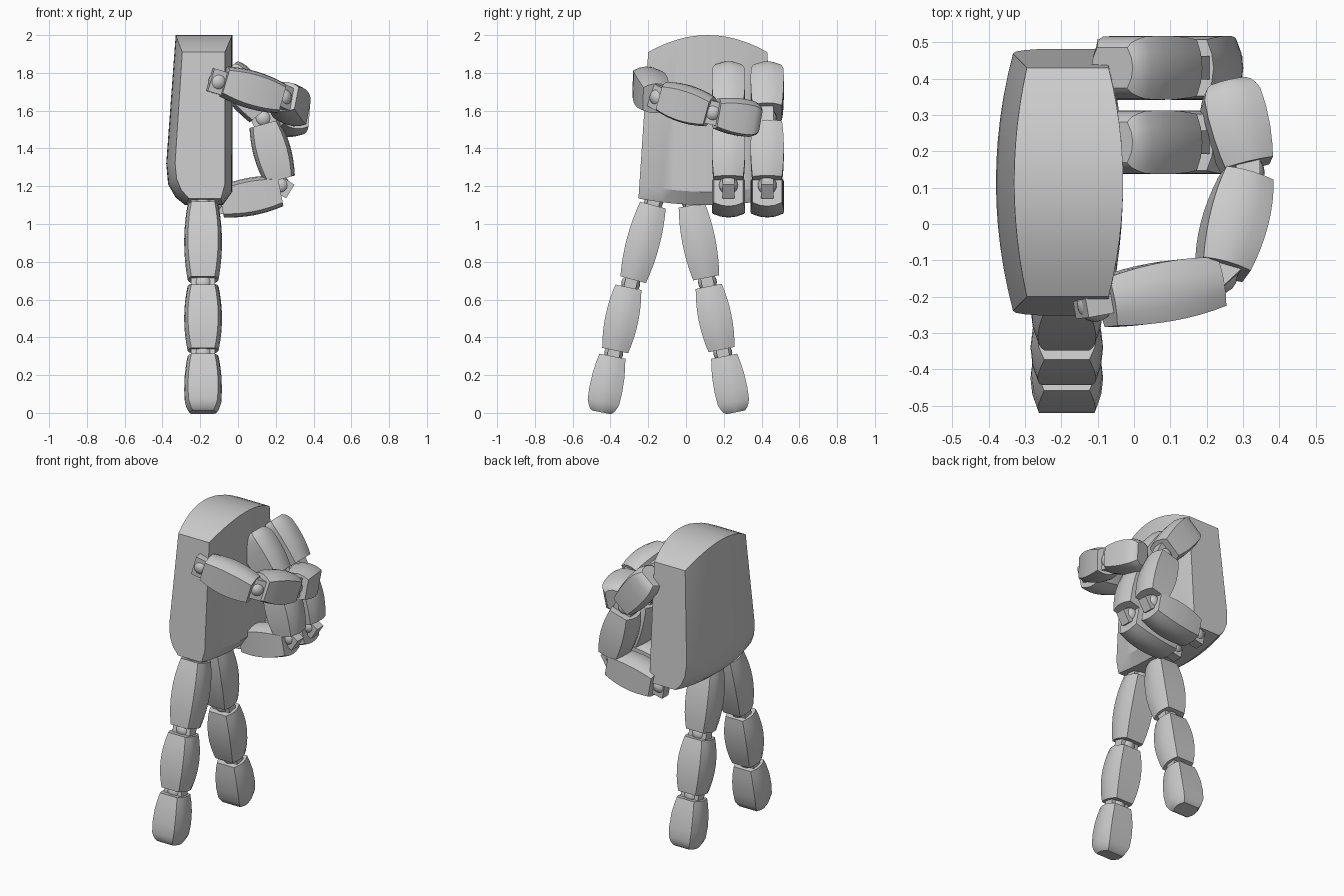
import bpy, bmesh, math
from mathutils import Vector, Matrix

if "Cube" in bpy.data.objects:
    bpy.data.objects.remove(bpy.data.objects["Cube"])


def finish(name, bm, angle=28):
    """Turn a bmesh into a named object, smooth except at hard edges."""
    bmesh.ops.recalc_face_normals(bm, faces=bm.faces[:])
    me = bpy.data.meshes.new(name)
    bm.to_mesh(me)
    bm.free()
    ob = bpy.data.objects.new(name, me)
    bpy.context.collection.objects.link(ob)
    bpy.ops.object.select_all(action='DESELECT')
    ob.select_set(True)
    bpy.context.view_layer.objects.active = ob
    bpy.ops.object.shade_smooth_by_angle(angle=math.radians(angle))
    return ob


def loft(name, rings, angle=28):
    """Skin a list of closed rings and cap both ends."""
    bm = bmesh.new()
    vs = [[bm.verts.new(p) for p in r] for r in rings]
    n = len(vs[0])
    for a, b in zip(vs, vs[1:]):
        for i in range(n):
            j = (i + 1) % n
            bm.faces.new((a[i], a[j], b[j], b[i]))
    bm.faces.new(vs[0])
    bm.faces.new(vs[-1])
    return finish(name, bm, angle)


def segment(name, p0, p1, side, tip=False, s=(.07, .088), h=(.062, .08), crown=.02):
    """Finger bone: flat sides, crowned back and front, belly along its length."""
    p0, p1 = Vector(p0), Vector(p1)
    ax = (p1 - p0).normalized()
    side = Vector(side)
    side = (side - ax * side.dot(ax)).normalized()
    up = ax.cross(side)
    # (position, belly 0-1, end scale)
    if tip:
        prof = [(0, 0, 1), (.15, .45, 1), (.35, .85, 1), (.6, 1, 1),
                (.82, .8, 1), (.9, .5, .95), (.96, .2, .88), (1, 0, .72)]
    else:
        prof = [(i / 8, 1 - (i / 4 - 1) ** 2, 1) for i in range(9)]
    rings = []
    for t, b, k in prof:
        sw = (s[0] + (s[1] - s[0]) * b) * k
        hh = h[0] + (h[1] - h[0]) * b
        if tip and t > .85:
            hh *= .5 + .5 * k
        row = [(-1 + i / 2) for i in range(5)]
        c = p0.lerp(p1, t)
        ring = [c + side * (u * sw) + up * (hh + crown * (1 - u * u)) for u in row]
        ring += [c - side * (u * sw) - up * (hh + crown * (1 - u * u)) for u in row]
        rings.append(ring)
    loft(name, rings)


def joint(name, c, ax, side, r=.05):
    """Ball joint with a small linking block."""
    c, ax, side = Vector(c), Vector(ax).normalized(), Vector(side)
    side = (side - ax * side.dot(ax)).normalized()
    up = ax.cross(side)
    bm = bmesh.new()
    bmesh.ops.create_uvsphere(bm, u_segments=16, v_segments=10, radius=r,
                              matrix=Matrix.Translation(c))
    frame = Matrix((side, up, ax)).transposed().to_4x4()
    frame.translation = c
    bmesh.ops.create_cube(bm, size=1, matrix=frame @ Matrix.Diagonal((.065, .125, .085, 1)))
    finish(name, bm, 40)


def finger(name, bones, sides, root, **kw):
    """Three bones with a joint before each one."""
    parts = ("base", "middle", "tip")
    prev = Vector(root)
    for i, (a, b) in enumerate(bones):
        a, b = Vector(a), Vector(b)
        segment(f"{name}_{parts[i]}", a, b, sides[i], i == 2, **kw)
        mid = (prev + a) / 2
        d = (b - a).normalized()
        if i:
            d += (prev - Vector(bones[i - 1][0])).normalized()
        joint(f"{name}_{parts[i]}_joint", mid, d, sides[i])
        prev = b


# palm: slices across y, crowned on the back, front, top and bottom
rings = []
N = 12
for i in range(N + 1):
    t = -1 + 2 * i / N
    b = 1 - t * t
    prof = [(-.07 + .04 * b, 1.91 + .09 * b), (-.295 - .035 * b, 1.91 + .09 * b),
            (-.333 - .047 * b, 1.32), (-.325 - .045 * b, 1.24 - .03 * b),
            (-.30 - .03 * b, 1.18 - .04 * b), (-.26 - .02 * b, 1.135 - .035 * b),
            (-.09 + .01 * b, 1.135 - .035 * b), (-.07 + .04 * b, 1.21 - .04 * b)]
    ring = []
    for x, z in prof:
        f = min(1, max(0, (1.91 - z) / .78))
        ring.append((x, .115 + t * (.315 + .052 * f), z))
    rings.append(ring)
loft("palm", rings, 25)

# two straight fingers that stand like legs
X = -.185
legs = {"front_leg_finger": [(-.175, 1.10, -.28, .705), (-.305, .665, -.375, .33), (-.39, .30, -.448, .003)],
        "rear_leg_finger": [(.03, 1.10, .107, .715), (.12, .67, .188, .335), (.202, .30, .262, .003)]}
for name, segs in legs.items():
    bones = [((X, a, b), (X, c, d)) for a, b, c, d in segs]
    y0, z0, y1, z1 = segs[0]
    finger(name, bones, [(0, 1, 0)] * 3, (X, y0 + (y0 - y1) * .06, z0 + .03))

# two curled fingers
curl = [(-.09, 1.115, .225, 1.175), (.222, 1.235, .14, 1.53), (.125, 1.59, -.06, 1.815)]
for name, y in (("inner_curled_finger", .225), ("outer_curled_finger", .43)):
    bones = [((a, y, b), (c, y, d)) for a, b, c, d in curl]
    finger(name, bones, [(0, 1, 0)] * 3, (-.15, y, 1.105), s=(.078, .088))

# thumb folded across the curled fingers
thumb = [((-.075, -.215, 1.755), (.225, -.16, 1.665)),
         ((.245, -.125, 1.675), (.308, .125, 1.595)),
         ((.312, .16, 1.585), (.255, .385, 1.55))]
sides = [Vector(b - a).cross((0.12, 0, 1)) for a, b in
         ((Vector(p), Vector(q)) for p, q in thumb)]
finger("thumb", thumb, sides, (-.14, -.225, 1.75), s=(.068, .082))
